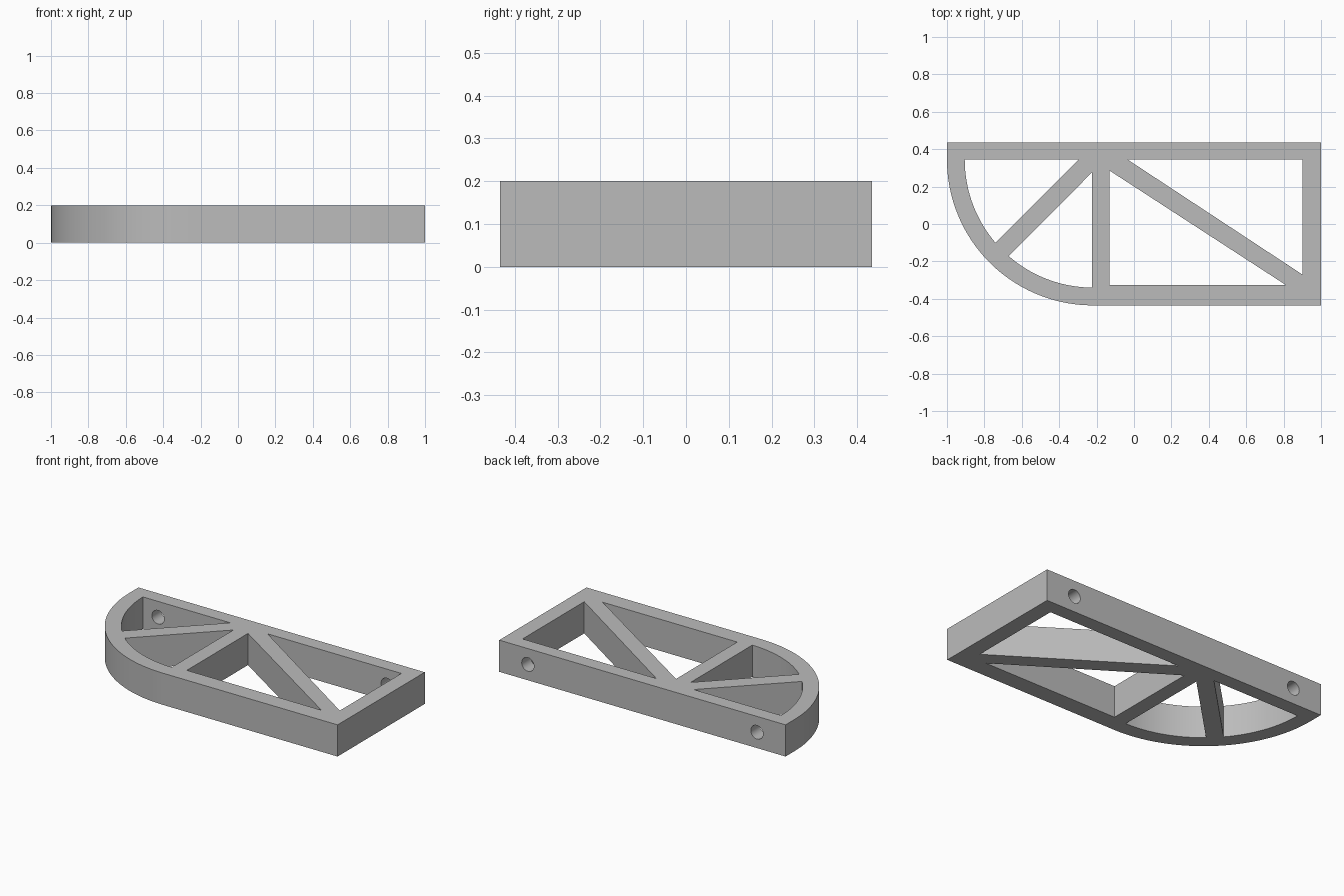
import bpy
import bmesh
from math import cos, sin, radians, pi
from mathutils import Matrix

cube = bpy.data.objects.get("Cube")
if cube:
    bpy.data.objects.remove(cube, do_unlink=True)

HEIGHT = 0.2
ARC_X, ARC_Y = -0.22, 0.345
OUTER_R, INNER_R = 0.78, 0.685

grey = bpy.data.materials.new("plain grey")
grey.use_nodes = True
colour = (0.5, 0.5, 0.5, 1)
grey.diffuse_color = colour
grey.node_tree.nodes["Principled BSDF"].inputs["Base Color"].default_value = colour


def arc(radius, start, end, steps):
    """Points along the rounded corner, angles in degrees."""
    angles = [radians(start + (end - start) * i / steps) for i in range(steps + 1)]
    return [(ARC_X + radius * cos(a), ARC_Y + radius * sin(a)) for a in angles]


def link_mesh(name, bm):
    bmesh.ops.recalc_face_normals(bm, faces=bm.faces)
    mesh = bpy.data.meshes.new(name)
    bm.to_mesh(mesh)
    bm.free()
    mesh.materials.append(grey)
    obj = bpy.data.objects.new(name, mesh)
    bpy.context.collection.objects.link(obj)
    return obj


def prism(name, points, bottom, top):
    bm = bmesh.new()
    face = bm.faces.new([bm.verts.new((x, y, bottom)) for x, y in points])
    new = bmesh.ops.extrude_face_region(bm, geom=[face])["geom"]
    verts = [v for v in new if isinstance(v, bmesh.types.BMVert)]
    bmesh.ops.translate(bm, verts=verts, vec=(0, 0, top - bottom))
    return link_mesh(name, bm)


def bolt_cutter(name, x):
    bm = bmesh.new()
    place = Matrix.Translation((x, 0.39, HEIGHT / 2)) @ Matrix.Rotation(pi / 2, 4, "X")
    bmesh.ops.create_cone(bm, cap_ends=True, segments=40, radius1=0.043,
                          radius2=0.043, depth=0.16, matrix=place)
    return link_mesh(name, bm)


# Solid plate with one large rounded corner
outline = [(1, 0.435), (-1, 0.435)] + arc(OUTER_R, 180, 270, 48) + [(1, -0.435)]
frame = prism("bracket_frame", outline, 0, HEIGHT)

# Openings that leave the rim, the upright and the two diagonal braces
openings = {
    "rounded_upper_opening": [(-0.295, 0.345)] + arc(INNER_R, 180, 220.6, 24),
    "rounded_lower_opening": [(-0.225, 0.275)] + arc(INNER_R, 228.9, 269.6, 24),
    "lower_triangle_opening": [(-0.13, 0.285), (-0.13, -0.325), (0.81, -0.325)],
    "upper_triangle_opening": [(-0.035, 0.345), (0.9, 0.345), (0.9, -0.27)],
}
cutters = [prism(name, pts, -0.1, HEIGHT + 0.1) for name, pts in openings.items()]

# Mounting holes through the back rail
cutters += [bolt_cutter("left_bolt_hole", 0.8), bolt_cutter("right_bolt_hole", -0.8)]

bpy.ops.object.select_all(action="DESELECT")
bpy.context.view_layer.objects.active = frame
frame.select_set(True)
for cutter in cutters:
    cutter.hide_render = True
    cut = frame.modifiers.new(cutter.name, "BOOLEAN")
    cut.operation = "DIFFERENCE"
    cut.solver = "EXACT"
    cut.object = cutter
    bpy.ops.object.modifier_apply(modifier=cut.name)
    bpy.data.objects.remove(cutter, do_unlink=True)

# Smooth curved walls, crisp corners
bpy.ops.object.shade_smooth_by_angle(angle=radians(30))
